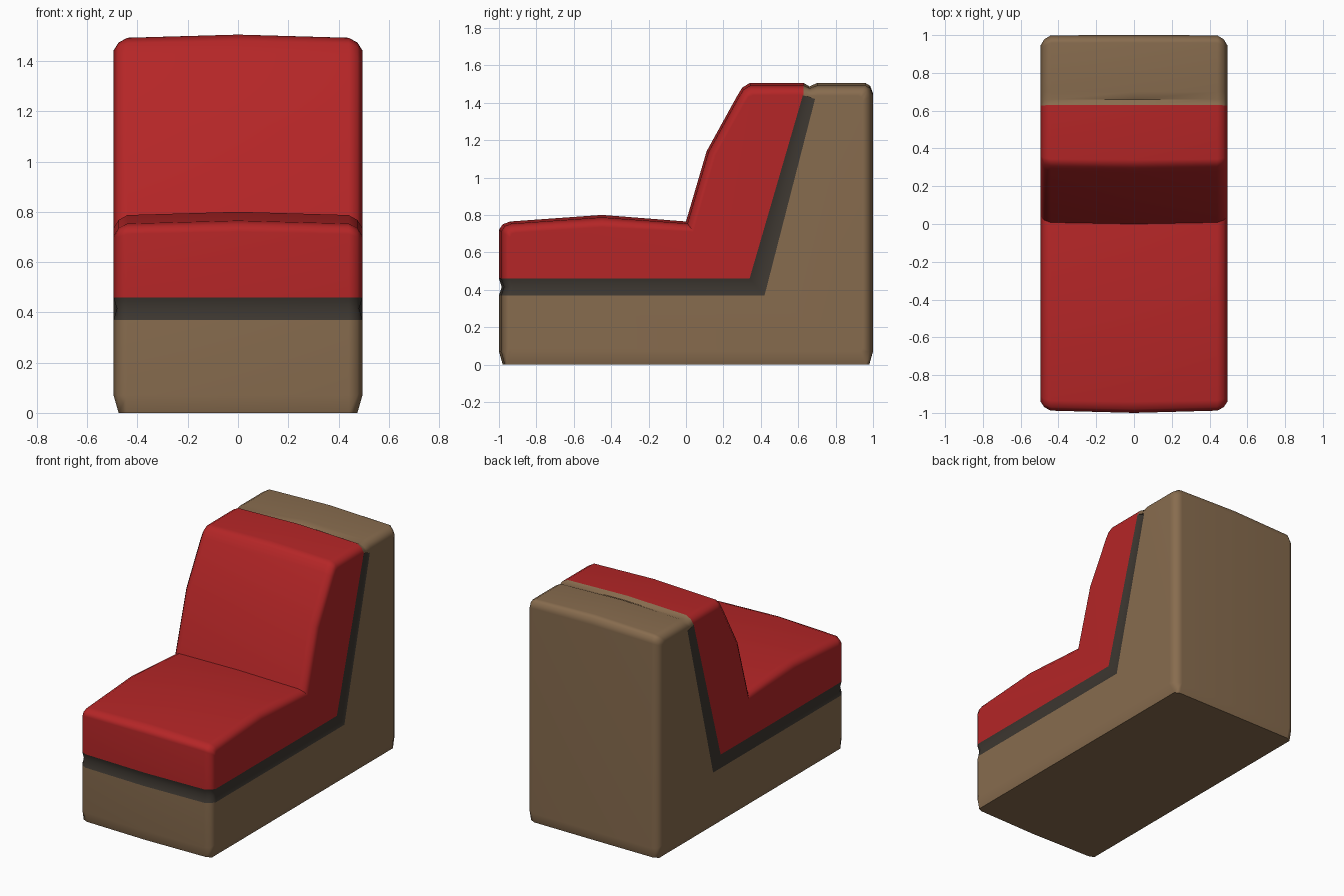
import bpy, bmesh, math

if "Cube" in bpy.data.objects:
    bpy.data.objects.remove(bpy.data.objects["Cube"])

def mat(name, rgb):
    m = bpy.data.materials.new(name)
    m.diffuse_color = (*rgb, 1)
    m.use_nodes = True
    m.node_tree.nodes["Principled BSDF"].inputs["Base Color"].default_value = m.diffuse_color
    return m

RED = mat("red upholstery", (0.46, 0.019, 0.020))
BROWN = mat("tan shell", (0.245, 0.150, 0.077))
DARK = mat("dark piping", (0.046, 0.038, 0.030))

# stations across the width: x, general rounding, back rounding, bottom rounding
HALF = [(0.44, 0.2, 0.02, 0.0), (0.475, 0.5, 0.4, 0.0), (0.495, 1.0, 1.0, 1.0)]
STATIONS = [(-x, a, b, c) for x, a, b, c in reversed(HALF)] + [(0, 0, 0, 0)] + HALF
GROOVE_X = 0.482

def section_point(p, station):
    """Blend a centre outline point towards its inset position on the side."""
    y, z, sy, sz = p
    x, w, wb, wz = station
    ty = wb if y > 0.9 else w
    tz = wz if z < 0.1 else w
    return (x, y + (sy - y) * ty, z + (sz - z) * tz)

def loft(name, pts, material, groove=None):
    """Loft an outline across the width; groove = (mid corner, cap quads)."""
    bm = bmesh.new()
    rings = [[bm.verts.new(section_point(p, s)) for p in pts] for s in STATIONS]
    n = len(pts)
    for a, b in zip(rings, rings[1:]):
        for i in range(n):
            j = (i + 1) % n
            bm.faces.new((a[i], a[j], b[j], b[i]))
    for ring in (rings[0], rings[-1]):
        if groove is None:
            bm.faces.new(ring)
            continue
        # sunken centre line along the side of the strip
        corner, mids, quads = groove
        gx = math.copysign(GROOVE_X, ring[0].co.x)
        for m in mids:
            ring[m].co.x = gx
        vs = ring + [bm.verts.new((gx, *corner))]
        for q in quads:
            bm.faces.new([vs[k] for k in q])
    bmesh.ops.recalc_face_normals(bm, faces=bm.faces)
    me = bpy.data.meshes.new(name)
    bm.to_mesh(me)
    bm.free()
    me.materials.append(material)
    ob = bpy.data.objects.new(name, me)
    bpy.context.collection.objects.link(ob)
    bpy.ops.object.select_all(action='DESELECT')
    ob.select_set(True)
    bpy.context.view_layer.objects.active = ob
    bpy.ops.object.shade_smooth_by_angle(angle=math.radians(40))
    mod = ob.modifiers.new("weighted normals", 'WEIGHTED_NORMAL')
    mod.keep_sharp = True
    return ob

# outline points: y, z at the centre, then y, z at the side face
shell = [
    (-0.98, 0, -0.93, 0.07), (-1, 0.07, -0.94, 0.09), (-1, 0.37, -0.94, 0.37),
    (0.42, 0.37, 0.42, 0.37), (0.69, 1.42, 0.69, 1.42), (0.625, 1.44, 0.625, 1.44),
    (0.63, 1.505, 0.627, 1.442), (0.66, 1.487, 0.66, 1.437), (0.70, 1.505, 0.70, 1.438),
    (0.96, 1.505, 0.92, 1.438), (0.985, 1.49, 0.935, 1.43), (1, 1.45, 0.945, 1.41),
    (1, 0.07, 0.945, 0.09), (0.98, 0, 0.935, 0.07)]

cushion = [
    (-1, 0.46, -0.94, 0.46), (0.34, 0.46, 0.34, 0.46), (0.625, 1.44, 0.625, 1.44),
    (0.63, 1.505, 0.627, 1.442), (0.34, 1.505, 0.36, 1.44), (0.30, 1.48, 0.335, 1.43),
    (0.27, 1.43, 0.315, 1.40), (0.11, 1.14, 0.16, 1.12), (0, 0.765, 0.04, 0.71),
    (-0.45, 0.80, -0.45, 0.735), (-0.94, 0.765, -0.91, 0.705),
    (-0.98, 0.75, -0.93, 0.70), (-1, 0.72, -0.94, 0.68)]

strip = [
    (-1, 0.37, -0.94, 0.37), (0.42, 0.37, 0.42, 0.37), (0.69, 1.42, 0.69, 1.42),
    (0.657, 1.43, 0.657, 1.43), (0.625, 1.44, 0.625, 1.44), (0.34, 0.46, 0.34, 0.46),
    (-1, 0.46, -0.94, 0.46), (-0.985, 0.415, -0.925, 0.415)]

loft("seat_shell", shell, BROWN)
loft("seat_cushion", cushion, RED)
loft("piping_strip", strip, DARK,
     ((0.38, 0.415), (3, 7), [(0, 1, 8, 7), (1, 2, 3, 8), (8, 3, 4, 5), (7, 8, 5, 6)]))
